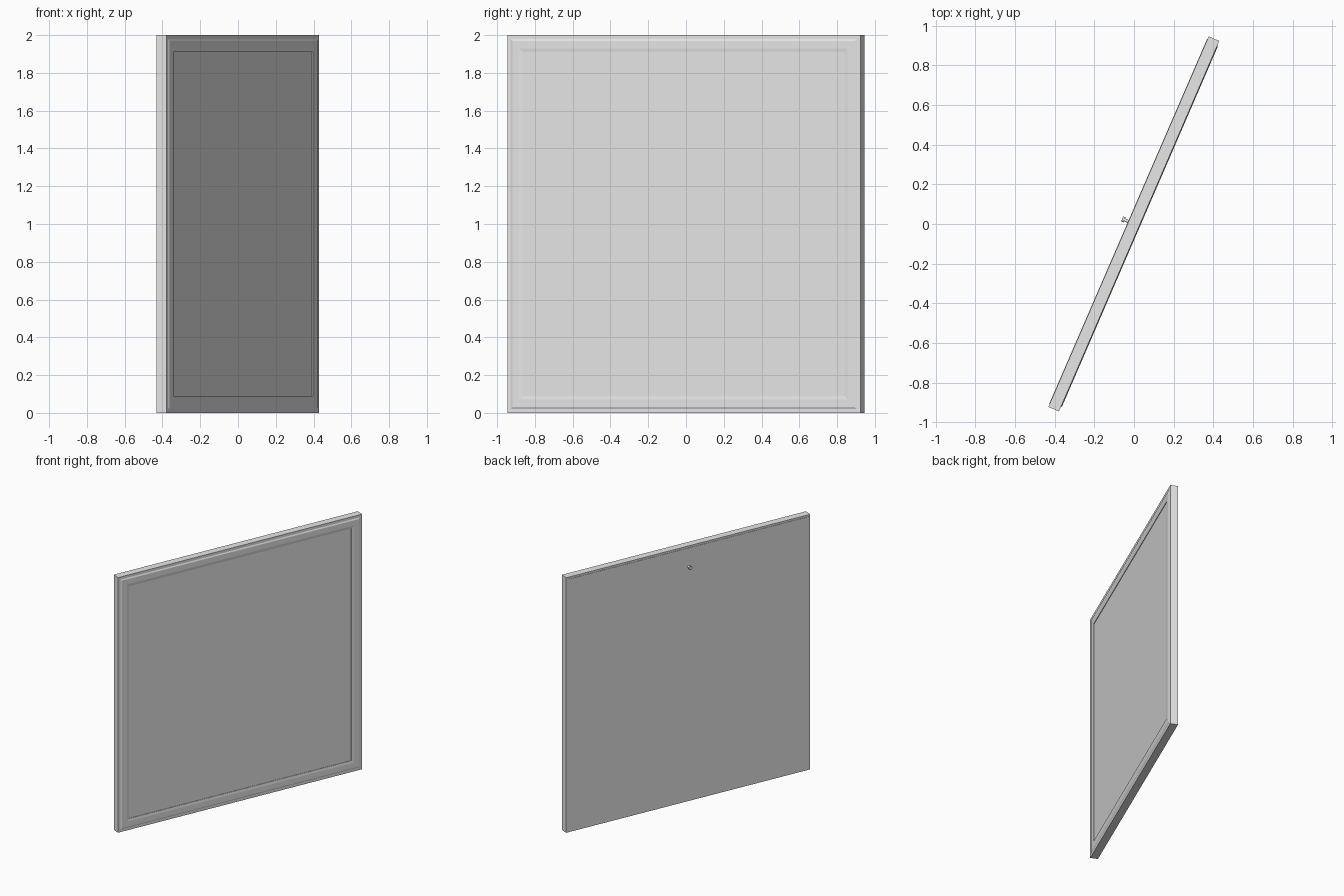
import bpy, bmesh, math
from mathutils import Matrix

cube = bpy.data.objects.get("Cube")
if cube:
    bpy.data.objects.remove(cube, do_unlink=True)

LENGTH, HEIGHT = 2.036, 2.0
TURN = Matrix.Rotation(math.radians(66.6), 4, 'Z')

grey = bpy.data.materials.new("plain_grey")
grey.use_nodes = True
grey.diffuse_color = (0.8, 0.8, 0.8, 1)
grey.node_tree.nodes["Principled BSDF"].inputs["Base Color"].default_value = (0.8, 0.8, 0.8, 1)


def finish(name, bm):
    bmesh.ops.recalc_face_normals(bm, faces=bm.faces)
    bm.transform(TURN)
    mesh = bpy.data.meshes.new(name)
    bm.to_mesh(mesh)
    bm.free()
    mesh.materials.append(grey)
    ob = bpy.data.objects.new(name, mesh)
    bpy.context.collection.objects.link(ob)
    return ob


def rect_loft(name, rings, closed=False):
    """Join rectangular rings, each given as (inset from the edge, depth)."""
    bm = bmesh.new()
    loops = []
    for inset, y in rings:
        x, low, high = LENGTH / 2 - inset, inset, HEIGHT - inset
        loops.append([bm.verts.new(p) for p in
                      ((-x, y, low), (x, y, low), (x, y, high), (-x, y, high))])
    pairs = list(zip(loops, loops[1:]))
    if closed:
        pairs.append((loops[-1], loops[0]))
    else:
        bm.faces.new(loops[0])
        bm.faces.new(loops[-1])
    for a, b in pairs:
        for i in range(4):
            j = (i + 1) % 4
            bm.faces.new((a[i], a[j], b[j], b[i]))
    return finish(name, bm)


# Moulded frame: low outer rim, raised band, step down to the panel
rect_loft("frame", [(0, 0.03), (0, -0.028), (0.02, -0.028), (0.03, -0.0325),
                    (0.07, -0.0325), (0.09, -0.030), (0.09, 0.03)], closed=True)

# Flat panel held inside the frame
rect_loft("picture_panel", [(0.088, -0.026), (0.088, 0.029)])

# Thin backing board
rect_loft("backing_board", [(0.015, 0.0325), (0.015, 0.027)])

# Hanging peg: stem and wider head on the back
bm = bmesh.new()
for radius, start, end in ((0.008, 0.03, 0.055), (0.014, 0.053, 0.065)):
    place = Matrix.Translation((0.0, (start + end) / 2, 1.84)) @ Matrix.Rotation(math.pi / 2, 4, 'X')
    bmesh.ops.create_cone(bm, cap_ends=True, segments=12, radius1=radius,
                          radius2=radius, depth=end - start, matrix=place)
finish("hanging_peg", bm)
